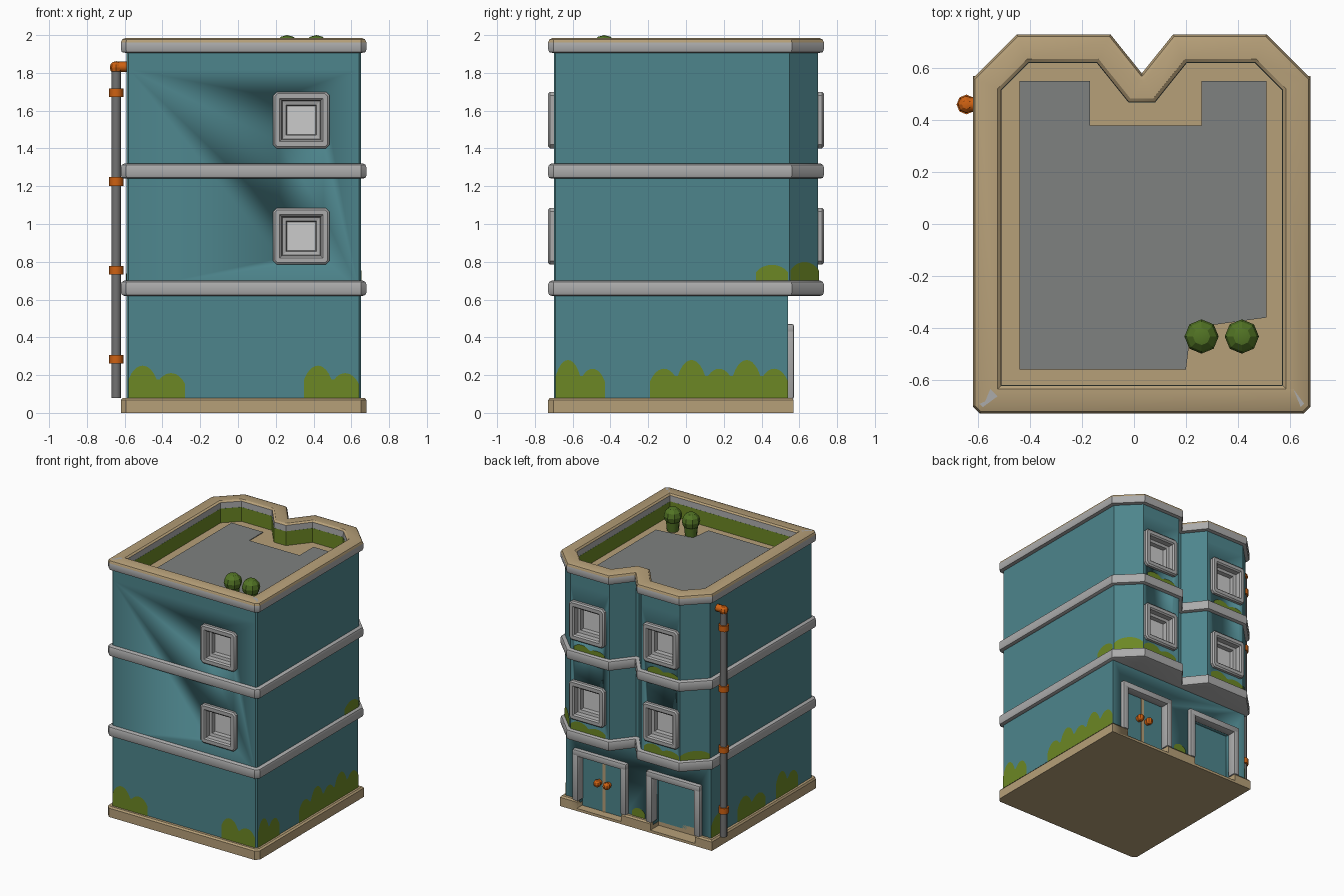
import bpy, bmesh, math
from mathutils import Vector, Matrix

if "Cube" in bpy.data.objects:
    bpy.data.objects.remove(bpy.data.objects["Cube"])


def material(name, r, g, b):
    m = bpy.data.materials.new(name)
    m.diffuse_color = (r, g, b, 1)
    m.use_nodes = True
    m.node_tree.nodes["Principled BSDF"].inputs["Base Color"].default_value = m.diffuse_color
    return m


TEAL = material("teal plaster", 0.075, 0.235, 0.265)
TAN = material("tan stone", 0.47, 0.35, 0.19)
GRAY = material("light gray trim", 0.41, 0.41, 0.41)
ROOF = material("roof gray", 0.21, 0.22, 0.215)
PIPE = material("pipe gray", 0.17, 0.17, 0.17)
PANE = material("pale pane", 0.60, 0.60, 0.60)
MOSS = material("moss green", 0.15, 0.245, 0.018)
BUSH = material("bush green", 0.085, 0.175, 0.018)
ORANGE = material("orange metal", 0.62, 0.12, 0.006)


def finish(name, bm, mats, rule=None, angle=35):
    bmesh.ops.recalc_face_normals(bm, faces=bm.faces)
    if rule:
        for f in bm.faces:
            f.material_index = rule(f)
    me = bpy.data.meshes.new(name)
    bm.to_mesh(me)
    bm.free()
    ob = bpy.data.objects.new(name, me)
    bpy.context.collection.objects.link(ob)
    for m in mats:
        me.materials.append(m)
    bpy.ops.object.select_all(action='DESELECT')
    bpy.context.view_layer.objects.active = ob
    ob.select_set(True)
    bpy.ops.object.shade_smooth_by_angle(angle=math.radians(angle))
    return ob


def offset(outline, d):
    """Mitred outward offset of a counter-clockwise outline."""
    pts = [Vector(p) for p in outline]
    out = []
    for i, p in enumerate(pts):
        a = (p - pts[i - 1]).normalized()
        b = (pts[(i + 1) % len(pts)] - p).normalized()
        na, nb = Vector((a.y, -a.x)), Vector((b.y, -b.x))
        out.append(p + (na + nb) * d / (1 + na.dot(nb)))
    return out


def sweep(name, outline, profile, mats, closed=False, rule=None, matrix=None):
    """Run an (offset, height) profile round an outline; cap it unless closed."""
    bm = bmesh.new()
    rings = [[bm.verts.new((p.x, p.y, z)) for p in offset(outline, d)] for d, z in profile]
    n = len(outline)
    for k in range(len(rings) if closed else len(rings) - 1):
        r0, r1 = rings[k], rings[(k + 1) % len(rings)]
        for i in range(n):
            j = (i + 1) % n
            bm.faces.new((r0[i], r0[j], r1[j], r1[i]))
    if not closed:
        bm.faces.new(rings[0])
        bm.faces.new(rings[-1])
    ob = finish(name, bm, mats, rule)
    if matrix:
        ob.matrix_world = matrix
    return ob


def boxes(name, spans, mat, bevel=0.0):
    """Boxes given as (x0, x1, y0, y1, z0, z1)."""
    bm = bmesh.new()
    for x0, x1, y0, y1, z0, z1 in spans:
        m = Matrix.Translation(((x0 + x1) / 2, (y0 + y1) / 2, (z0 + z1) / 2))
        bmesh.ops.create_cube(bm, size=1, matrix=m @ Matrix.Diagonal((x1 - x0, y1 - y0, z1 - z0, 1)))
    if bevel:
        bmesh.ops.bevel(bm, geom=bm.edges[:], offset=bevel, segments=2, profile=0.5, affect='EDGES')
    return finish(name, bm, [mat] if mat else [])


def cut(ob, cutter):
    mod = ob.modifiers.new("openings", 'BOOLEAN')
    mod.operation = 'DIFFERENCE'
    mod.object = cutter
    cutter.hide_render = True
    cutter.display_type = 'WIRE'


def cone(name, loc, r1, r2, depth, mat, seg=8, rot=None):
    bm = bmesh.new()
    m = Matrix.Translation(loc) @ (rot or Matrix())
    bmesh.ops.create_cone(bm, cap_ends=True, segments=seg, radius1=r1, radius2=r2, depth=depth, matrix=m)
    return finish(name, bm, [mat], angle=50)


def ball(name, loc, r, mat):
    bm = bmesh.new()
    bmesh.ops.create_uvsphere(bm, u_segments=8, v_segments=6, radius=r, matrix=Matrix.Translation(loc))
    return finish(name, bm, [mat], angle=25)


# Outlines: plain ground floor, upper floors with two bays and a notch between
front = [(-0.59, -0.69), (-0.58, -0.70), (0.64, -0.70), (0.65, -0.69)]
ground = front + [(0.65, 0.54), (-0.59, 0.54)]
half = [(0.62, 0.548), (0.468, 0.70), (0.135, 0.70), (0.013, 0.548)]
upper = front + [(0.03 + x, y) for x, y in half] + [(0.03 - x, y) for x, y in reversed(half)]
BAYS = (0.345, -0.285)
FLOORS = (0.935, 1.55)

# Walls, roof floor and base
ground_wall = sweep("ground_wall", ground, [(0, 0.05), (0, 0.65)], [TEAL])
base = sweep("base", ground, [(0.03, 0), (0.03, 0.068), (0.02, 0.08)], [TAN])
upper_wall = sweep("upper_wall", upper, [(0, 0.65), (0, 1.82)], [TEAL, TAN],
                   rule=lambda f: int(f.normal.z > 0.5))
sweep("parapet", upper, [(0, 1.81), (0, 1.93), (-0.08, 1.93), (-0.08, 1.81)], [TEAL, MOSS], True,
      rule=lambda f: int(Vector((0.03, -0.1, f.calc_center_median().z)).xy.length > 0 and
                         (f.calc_center_median().xy - Vector((0.03, -0.1))).dot(f.normal.xy) < 0))

# Rounded floor bands and stone-topped parapet cap
for i, z in enumerate((0.62, 1.24)):
    sweep(f"floor_band_{i + 1}", upper,
          [(0.012, z), (0.025, z + 0.005), (0.03, z + 0.018), (0.03, z + 0.06),
           (0.025, z + 0.073), (0.012, z + 0.08)], [GRAY])
sweep("parapet_cap", upper,
      [(0, 1.905), (0.025, 1.91), (0.03, 1.925), (0.03, 1.962), (0.022, 1.978), (0.005, 1.985),
       (-0.065, 1.985), (-0.078, 1.975), (-0.08, 1.905)], [GRAY, TAN], True,
      rule=lambda f: int(f.normal.z > 0.3))

# Gray roofing sheet
bm = bmesh.new()
sheet = [(-0.44, -0.56), (0.2, -0.56), (0.22, -0.40), (0.51, -0.36), (0.51, 0.55),
         (0.26, 0.55), (0.26, 0.38), (-0.17, 0.38), (-0.17, 0.55), (-0.44, 0.55)]
f = bm.faces.new([bm.verts.new((x, y, 1.822)) for x, y in sheet])
ext = bmesh.ops.extrude_face_region(bm, geom=[f])
bmesh.ops.translate(bm, vec=(0, 0, 0.005), verts=[v for v in ext['geom'] if isinstance(v, bmesh.types.BMVert)])
finish("roof_sheet", bm, [ROOF])

# Windows: recessed frames with a pale pane
s, c = 0.15, 0.13
square = [(c, -s), (s, -c), (s, c), (c, s), (-c, s), (-s, c), (-s, -c), (-c, -s)]
frame = [(-0.03, -0.07), (-0.03, -0.01), (0, -0.005), (0, 0.02), (-0.01, 0.03), (-0.036, 0.03),
         (-0.046, 0.02), (-0.05, -0.015), (-0.07, -0.02), (-0.075, -0.05)]
holes = []
spots = [(0.335, -1, z) for z in FLOORS] + [(x, 1, z) for x in BAYS for z in FLOORS]
for i, (x, side, z) in enumerate(spots):
    turn = Matrix.Rotation(math.pi if side > 0 else 0, 4, 'Z') @ Matrix.Rotation(math.pi / 2, 4, 'X')
    sweep(f"window_{i + 1}", square, frame, [GRAY, PANE], matrix=Matrix.Translation((x, side * 0.70, z)) @ turn,
          rule=lambda f: int(f.normal.z > 0.9 and f.calc_center_median().z < -0.04))
    y0, y1 = sorted((side * 0.625, side * 0.80))
    holes.append((x - 0.118, x + 0.118, y0, y1, z - 0.118, z + 0.118))
cut(upper_wall, boxes("window_cutter", holes, None))

# Doorways on the back
door_cutter = boxes("door_cutter", [(x - 0.19, x + 0.19, 0.47, 0.70, 0.02, 0.43) for x in BAYS], None)
cut(ground_wall, door_cutter)
cut(base, door_cutter)
for i, x in enumerate(BAYS):
    boxes(f"door_frame_{i + 1}", [(x - 0.23, x - 0.18, 0.50, 0.572, 0.075, 0.44),
                                  (x + 0.18, x + 0.23, 0.50, 0.572, 0.075, 0.44),
                                  (x - 0.23, x + 0.23, 0.50, 0.572, 0.42, 0.47)], GRAY, 0.01)
x = BAYS[0]
boxes("double_door_leaves", [(x - 0.185, x - 0.006, 0.465, 0.505, 0.02, 0.43),
                             (x + 0.006, x + 0.185, 0.465, 0.505, 0.02, 0.43)], TEAL)
boxes("door_centre_strip", [(x - 0.012, x + 0.012, 0.47, 0.51, 0.02, 0.43)], TAN)
for i, dx in enumerate((-0.04, 0.04)):
    ball(f"door_knob_{i + 1}", (x + dx, 0.535, 0.24), 0.028, ORANGE)
    cone(f"knob_plate_{i + 1}", (x + dx, 0.515, 0.24), 0.022, 0.022, 0.03, ORANGE,
         rot=Matrix.Rotation(math.pi / 2, 4, 'X'))

# Drain pipe with clamps and elbow
px, py = -0.645, 0.46
cone("drain_pipe", (px, py, 0.95), 0.026, 0.026, 1.74, PIPE)
for i, z in enumerate((0.285, 0.755, 1.225, 1.695)):
    cone(f"pipe_clamp_{i + 1}", (px, py, z), 0.038, 0.038, 0.045, ORANGE)
ball("pipe_elbow", (px, py, 1.828), 0.034, ORANGE)
cone("pipe_outlet", (-0.61, py, 1.832), 0.028, 0.028, 0.08, ORANGE, rot=Matrix.Rotation(math.pi / 2, 4, 'Y'))

# Roof bushes
for i, bx in enumerate((0.26, 0.415)):
    ball(f"bush_{i + 1}", (bx, -0.433, 1.934), 0.066, BUSH)
    cone(f"bush_foot_{i + 1}", (bx, -0.433, 1.855), 0.042, 0.05, 0.08, BUSH)


# Moss patches: thin cloud-edged plates on the walls
def moss(name, p0, p1, z0, h, lift=0.004):
    a, b = Vector(p0), Vector(p1)
    d, length = (b - a).normalized(), (b - a).length
    a += Vector((d.y, -d.x)) * lift
    n = max(1, round(length / 0.16))
    r = length / n * 0.62
    bumps = [((k + 0.5) * length / n, h * (1 - 0.22 * ((k + n) % 2))) for k in range(n)]
    steps = 10 * n
    top = []
    for k in range(steps, -1, -1):
        t = length * k / steps
        top.append((t, max(v * math.sqrt(max(0, 1 - ((t - u) / r) ** 2)) for u, v in bumps)))
    bm = bmesh.new()
    bm.faces.new([bm.verts.new((*(a + d * t), z0 + y)) for t, y in [(0, 0), (length, 0)] + top])
    me = bpy.data.meshes.new(name)
    bm.to_mesh(me)
    bm.free()
    me.materials.append(MOSS)
    bpy.context.collection.objects.link(bpy.data.objects.new(name, me))


patches = [((-0.58, -0.70), (-0.28, -0.70), 0.07, 0.18), ((0.35, -0.70), (0.64, -0.70), 0.07, 0.18),
           ((0.65, -0.69), (0.65, -0.43), 0.07, 0.21), ((0.65, -0.19), (0.65, 0.54), 0.07, 0.21),
           ((0.65, 0.37), (0.65, 0.54), 0.69, 0.12), ((0.65, 0.55), (0.50, 0.70), 0.69, 0.14),
           ((-0.59, 0.54), (-0.59, 0.34), 0.07, 0.22), ((-0.59, 0.22), (-0.59, -0.12), 0.07, 0.18),
           ((-0.59, -0.25), (-0.59, -0.52), 0.07, 0.20), ((-0.44, 0.70), (-0.59, 0.55), 0.69, 0.10),
           ((0.08, 0.54), (-0.03, 0.54), 0.07, 0.10)]
for bx in BAYS:
    patches += [((bx + 0.15, 0.70), (bx - 0.15, 0.70), 0.69, 0.08),
                ((bx + 0.12, 0.70), (bx - 0.14, 0.70), 1.31, 0.06)]
for i, p in enumerate(patches):
    moss(f"moss_{i + 1}", *p)
